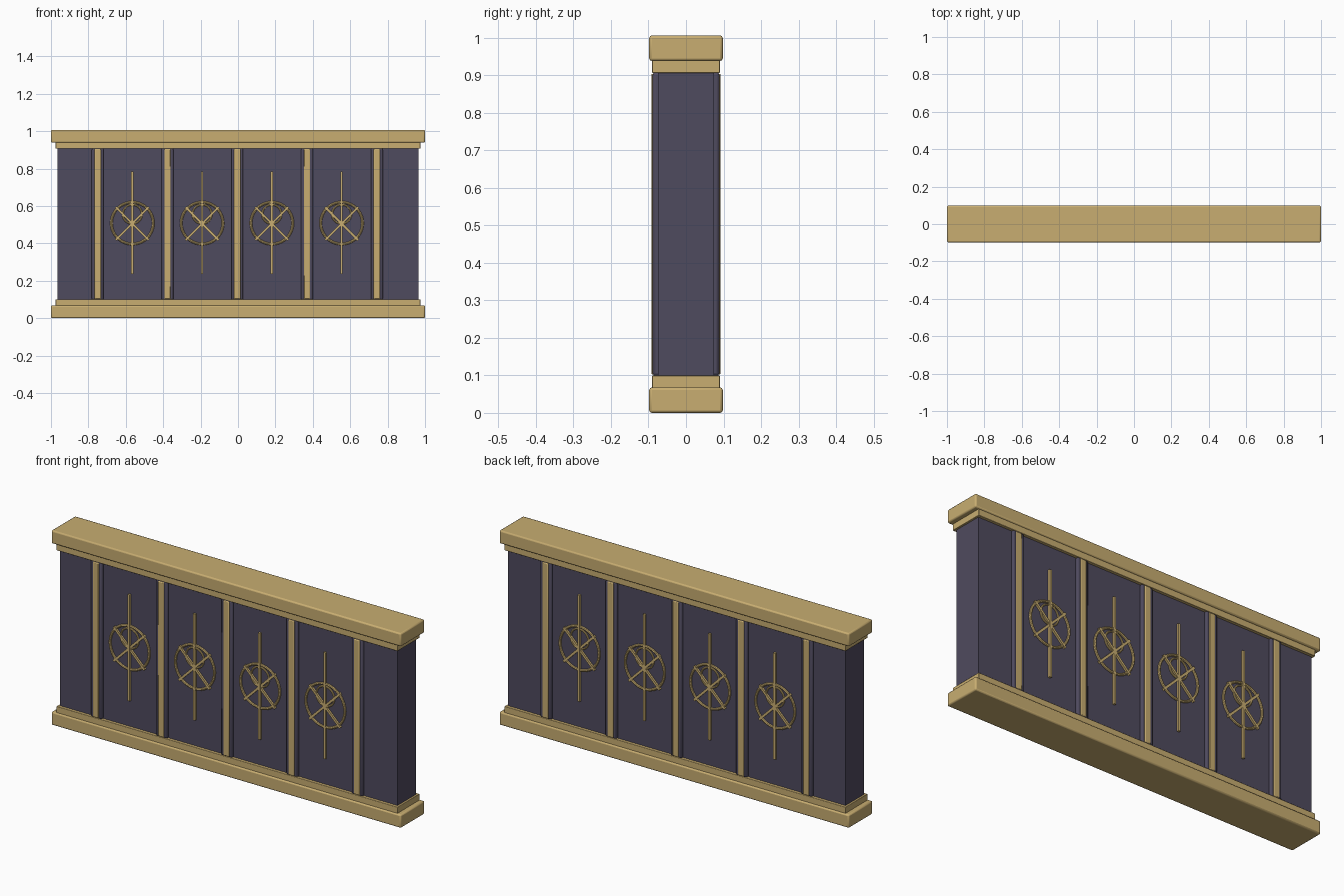
import bpy
import math

cube = bpy.data.objects.get("Cube")
if cube:
    bpy.data.objects.remove(cube, do_unlink=True)


def make_material(name, color):
    mat = bpy.data.materials.new(name)
    mat.use_nodes = True
    mat.diffuse_color = color
    mat.node_tree.nodes["Principled BSDF"].inputs["Base Color"].default_value = color
    return mat


GOLD = make_material("warm gold", (0.58, 0.42, 0.165, 1))
SLATE = make_material("dark purple slate", (0.078, 0.069, 0.113, 1))


def finish(name, mat):
    obj = bpy.context.object
    obj.name = name
    obj.data.materials.append(mat)
    return obj


def box(name, center, size, mat, bevel=0.0, tilt=0.0):
    bpy.ops.mesh.primitive_cube_add(size=1, location=center)
    obj = finish(name, mat)
    obj.scale = size
    bpy.ops.object.transform_apply(location=False, rotation=False, scale=True)
    obj.rotation_euler.y = tilt
    if bevel:
        mod = obj.modifiers.new("soft edges", "BEVEL")
        mod.width = bevel
        mod.segments = 2
        bpy.ops.object.shade_smooth_by_angle()
    return obj


def ring(name, center, radius, tube):
    bpy.ops.mesh.primitive_torus_add(
        location=center, rotation=(math.pi / 2, 0, 0), major_radius=radius,
        minor_radius=tube, major_segments=40, minor_segments=8)
    finish(name, GOLD)
    bpy.ops.object.shade_smooth_by_angle()


# Wall body
box("wall_body", (0, 0, 0.503), (1.93, 0.15, 0.83), SLATE)

# Stepped base and mirrored top rail
for label, flip in (("base", False), ("top", True)):
    def level(z):
        return 1.006 - z if flip else z
    box(label + "_slab", (0, 0, level(0.034)), (2.0, 0.196, 0.068), GOLD, 0.007)
    box(label + "_molding", (0, 0, level(0.083)), (1.95, 0.18, 0.034), GOLD, 0.002)

# Pilasters with gold strips, passing through both faces
for i in range(5):
    x = -0.75 + i * 0.373
    box(f"pilaster_{i + 1}", (x, 0, 0.503), (0.064, 0.178, 0.81), SLATE, 0.008)
    box(f"pilaster_strip_{i + 1}", (x, 0, 0.503), (0.034, 0.185, 0.802), GOLD, 0.004)

# Ringed emblems on front and back
for side, y in (("front", -0.078), ("back", 0.078)):
    for i in range(4):
        x = -0.565 + i * 0.373
        tag = f"{side}_{i + 1}"
        box("emblem_staff_" + tag, (x, y, 0.51), (0.012, 0.016, 0.55), GOLD)
        ring("emblem_ring_" + tag, (x, y, 0.508), 0.112, 0.007)
        ring("emblem_loop_" + tag, (x, y, 0.556), 0.051, 0.005)
        for arm, tilt in (("rising", 1), ("falling", -1)):
            box(f"emblem_{arm}_bar_{tag}", (x, y, 0.506), (0.012, 0.014, 0.25),
                GOLD, 0, tilt * math.pi / 4)
